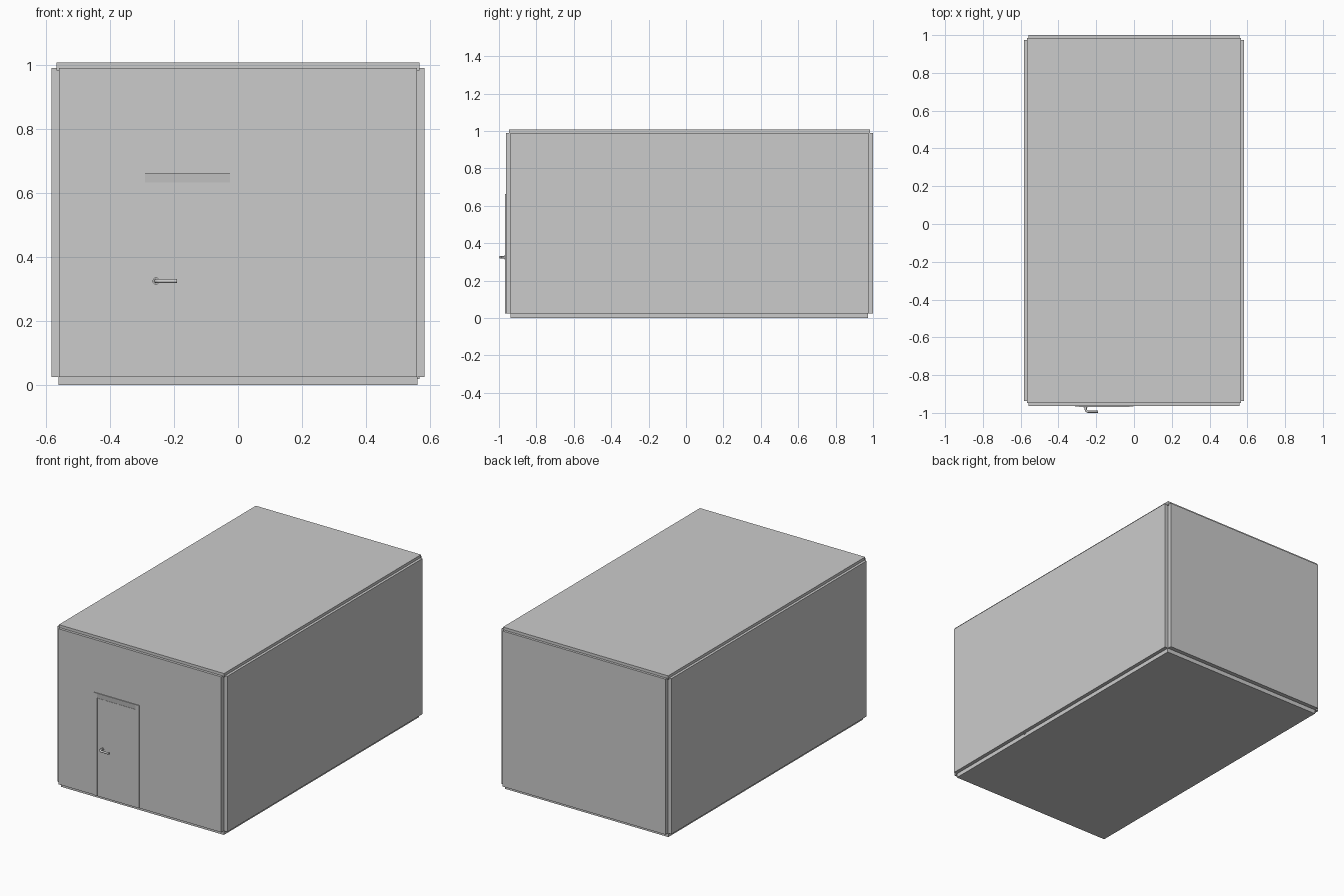
import bpy, bmesh, math
from mathutils import Matrix, Vector

if "Cube" in bpy.data.objects:
    bpy.data.objects.remove(bpy.data.objects["Cube"])


def finish(name, bm):
    bmesh.ops.recalc_face_normals(bm, faces=bm.faces)
    me = bpy.data.meshes.new(name)
    bm.to_mesh(me)
    bm.free()
    ob = bpy.data.objects.new(name, me)
    bpy.context.collection.objects.link(ob)
    return ob


def box(name, x, y, z):
    bm = bmesh.new()
    bmesh.ops.create_cube(bm, size=1)
    for v in bm.verts:
        v.co = Vector([r[0] if c < 0 else r[1] for c, r in zip(v.co, (x, y, z))])
    return finish(name, bm)


# insulated panels: floor, roof and four walls meeting at notched corners
box("floor_panel", (-0.56, 0.56), (-0.938, 0.973), (0, 0.026))
box("roof_panel", (-0.567, 0.567), (-0.947, 0.985), (0.983, 1.007))
box("front_wall", (-0.559, 0.559), (-0.963, -0.937), (0.025, 0.99))
box("back_wall", (-0.559, 0.559), (0.974, 1.0), (0.025, 0.99))
for side, s in (("left", -1), ("right", 1)):
    box(side + "_wall", sorted((s * 0.558, s * 0.583)), (-0.938, 0.975), (0.025, 0.99))

# small drain stub under the right wall
box("drain_stub", (0.555, 0.567), (-0.325, -0.313), (0.019, 0.027))

# door frame jambs and leaf
box("left_door_jamb", (-0.313, -0.291), (-0.967, -0.962), (0.025, 0.663))
box("right_door_jamb", (-0.025, -0.003), (-0.967, -0.962), (0.025, 0.663))
box("door_leaf", (-0.288, -0.025), (-0.966, -0.962), (0.025, 0.632))

# door head with a sloping underside
bm = bmesh.new()
profile = [(-0.962, 0.663), (-0.968, 0.663), (-0.968, 0.660), (-0.9645, 0.632), (-0.962, 0.632)]
face = bm.faces.new([bm.verts.new((-0.291, y, z)) for y, z in profile])
ext = bmesh.ops.extrude_face_region(bm, geom=[face])
bmesh.ops.translate(bm, vec=(0.266, 0, 0),
                    verts=[g for g in ext["geom"] if isinstance(g, bmesh.types.BMVert)])
finish("door_head", bm)

# round rose behind the handle
bm = bmesh.new()
bmesh.ops.create_cone(bm, cap_ends=True, segments=24, radius1=0.011, radius2=0.011, depth=0.006,
                      matrix=Matrix.Translation((-0.256, -0.968, 0.325)) @ Matrix.Rotation(math.pi / 2, 4, 'X'))
rose = finish("handle_rose", bm)

# lever handle: a round bar bent through a quarter turn
path = [(-0.256, -0.965)]
path += [(-0.241 - 0.015 * math.cos(a), -0.979 - 0.015 * math.sin(a))
         for a in [i * math.pi / 12 for i in range(7)]]
path.append((-0.190, -0.994))
bm = bmesh.new()
rings = []
for i, (x, y) in enumerate(path):
    a, b = path[max(i - 1, 0)], path[min(i + 1, len(path) - 1)]
    t = Vector((b[0] - a[0], b[1] - a[1], 0)).normalized()
    n = Vector((t.y, -t.x, 0))
    rings.append([bm.verts.new(Vector((x, y, 0.325)) + 0.006 * (n * math.cos(k * math.pi / 8)
                  + Vector((0, 0, math.sin(k * math.pi / 8))))) for k in range(16)])
for r, q in zip(rings, rings[1:]):
    for k in range(16):
        bm.faces.new((r[k], r[(k + 1) % 16], q[(k + 1) % 16], q[k]))
bm.faces.new(rings[0])
bm.faces.new(rings[-1])
lever = finish("handle_lever", bm)

# smooth the round parts only
for ob in (rose, lever):
    bpy.ops.object.select_all(action='DESELECT')
    ob.select_set(True)
    bpy.context.view_layer.objects.active = ob
    bpy.ops.object.shade_smooth_by_angle(angle=math.radians(40))
